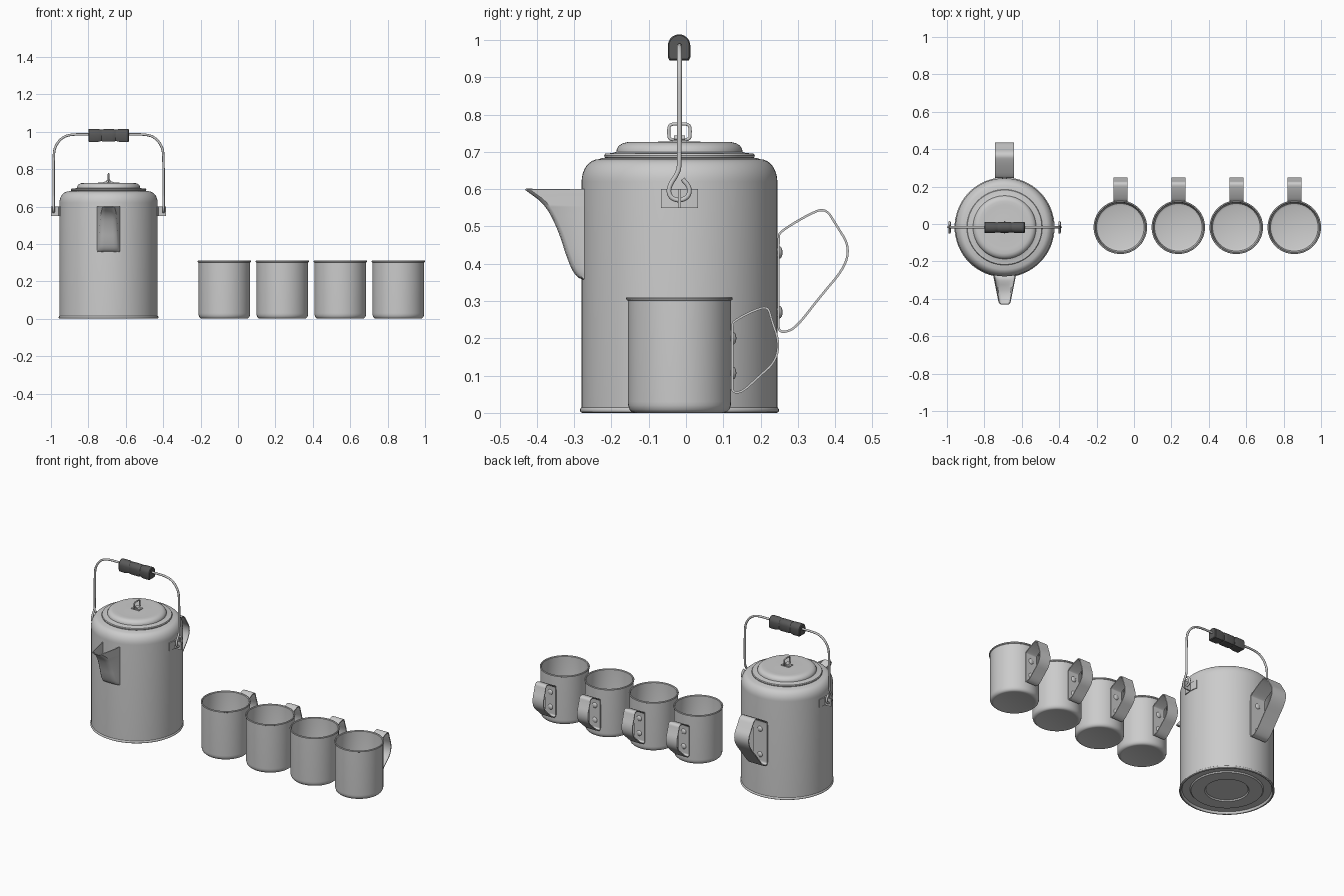
import bpy, bmesh, math
from mathutils import Vector

if "Cube" in bpy.data.objects:
    bpy.data.objects.remove(bpy.data.objects["Cube"])

PX, CY = -0.692, -0.0175      # pot axis x, shared axis y
R = 0.2625                    # pot wall radius


def finish(ob, angle=35):
    bpy.ops.object.select_all(action='DESELECT')
    ob.select_set(True)
    bpy.context.view_layer.objects.active = ob
    bpy.ops.object.convert(target='MESH')
    bpy.ops.object.shade_smooth_by_angle(angle=math.radians(angle))
    return ob


def sheet(name, rows, thick=0, close_u=False, close_v=False, angle=35):
    """Skin a grid of points, optionally wrapped and thickened."""
    bm = bmesh.new()
    grid = [[bm.verts.new(p) for p in row] for row in rows]
    n, m = len(grid), len(grid[0])
    for i in range(n if close_u else n - 1):
        for j in range(m if close_v else m - 1):
            a, b = grid[i], grid[(i + 1) % n]
            k = (j + 1) % m
            bm.faces.new((a[j], a[k], b[k], b[j]))
    bmesh.ops.remove_doubles(bm, verts=bm.verts, dist=1e-5)
    bmesh.ops.recalc_face_normals(bm, faces=bm.faces)
    me = bpy.data.meshes.new(name)
    bm.to_mesh(me)
    bm.free()
    ob = bpy.data.objects.new(name, me)
    bpy.context.collection.objects.link(ob)
    if thick:
        mod = ob.modifiers.new("thickness", 'SOLIDIFY')
        mod.thickness, mod.offset = thick, 0
    return finish(ob, angle)


def revolve(name, profile, cx, n=64):
    ring = [2 * math.pi * i / n for i in range(n)]
    return sheet(name, [[(cx + r * math.cos(a), CY + r * math.sin(a), z) for a in ring]
                        for r, z in profile], close_v=True)


def soften(pts, times=2, closed=False):
    """Corner cutting, keeps the ends of open paths."""
    pts = [Vector(p) for p in pts]
    for _ in range(times):
        pairs = list(zip(pts, pts[1:] + pts[:1])) if closed else list(zip(pts, pts[1:]))
        out = [q for a, b in pairs for q in (a.lerp(b, .25), a.lerp(b, .75))]
        pts = out if closed else [pts[0]] + out + [pts[-1]]
    return pts


def wire(name, pts, radius):
    cu = bpy.data.curves.new(name, 'CURVE')
    cu.dimensions = '3D'
    cu.bevel_depth, cu.bevel_resolution, cu.use_fill_caps = radius, 3, True
    sp = cu.splines.new('POLY')
    sp.points.add(len(pts) - 1)
    for p, q in zip(sp.points, pts):
        p.co = (*q, 1)
    ob = bpy.data.objects.new(name, cu)
    bpy.context.collection.objects.link(ob)
    return finish(ob, 50)


def box(name, loc, size):
    bpy.ops.mesh.primitive_cube_add(size=1, location=loc)
    ob = bpy.context.object
    ob.name, ob.scale = name, size
    return ob


def strap_handle(name, cx, path, width, rivets, rivet_y):
    """Closed loop of flat strap in the y-z plane, with rivet heads."""
    loop = soften([(0, y, z) for y, z in path], 3, True)
    sheet(name, [[(cx - width / 2, p.y, p.z), (cx + width / 2, p.y, p.z)] for p in loop],
          0.006, close_u=True)
    for i, z in enumerate(rivets):
        bpy.ops.mesh.primitive_uv_sphere_add(segments=20, ring_count=10, location=(cx, rivet_y, z))
        ob = bpy.context.object
        ob.name = f"{name}_rivet_{i + 1}"
        ob.scale = (0.017, 0.009, 0.017)
        finish(ob)


# Pot body with recessed rings in the base, rolled foot and rounded shoulder
shoulder = [(R - 0.045 + 0.045 * math.cos(a), 0.62 + 0.06 * math.sin(a))
            for a in [math.pi / 2 * i / 8 for i in range(9)]]
revolve("pot_body", [(0, .014), (.118, .014), (.124, .007), (.2, .007), (.206, .014), (.25, .014),
                     (.256, .001), (.261, 0), (.266, .003), (.267, .007), (.266, .011),
                     (R, .015)] + shoulder + [(.205, .684), (.19, .684), (0, .684)], PX)

# Lid
revolve("lid", [(0, .682), (.196, .682), (.201, .685), (.202, .69), (.199, .695), (.178, .697),
                (.169, .7), (.168, .707), (.163, .716), (.152, .723), (.14, .726), (.12, .725),
                (.06, .727), (0, .728)], PX)

# Lid knob: small plate, wire loop and the strap holding it
box("knob_plate", (PX, CY, .729), (.055, .04, .005))
wire("knob_loop", soften([(PX, CY + y, z) for y, z in [
    (0, .735), (-.027, .732), (-.029, .75), (-.028, .774), (0, .775),
    (.028, .774), (.029, .75), (.027, .732), (0, .735)]]), .0045)
strap = soften([(-.022, .731), (-.01, .732), (-.009, .742), (.009, .742), (.01, .732), (.022, .731)]
               and [(-.022, 0, .731), (-.01, 0, .732), (-.009, 0, .742),
                    (.009, 0, .742), (.01, 0, .732), (.022, 0, .731)])
sheet("knob_strap", [[(PX + p.x, CY + s * .015, p.z) for s in (-1, 1)] for p in strap], .004)

# Spout: open trough tapering down to the wall
rows = []
for p in soften([(0, -.43, .6), (0, -.375, .56), (0, -.34, .49), (0, -.315, .41),
                 (0, -.295, .368), (0, -.272, .358)], 3):
    w = .055 - .18 * max(0, -.28 - p.y)
    back = max(p.y, -.268)
    half = [(.06, back), (w + .002, p.y + min(.012, (back - p.y) / 2)), (w * .85, p.y + .003), (w * .5, p.y)]
    half = [(x, max(y, p.y)) for x, y in half]
    rows.append([(PX - x, y, p.z) for x, y in half] + [(PX + x, y, p.z) for x, y in half[::-1]])
    rows[-1][0] = (PX - .06, -.268, p.z)
    rows[-1][-1] = (PX + .06, -.268, p.z)
sheet("spout", rows, .005)

# Bail ears: curved plate on the wall plus a tab sticking out
for side, s in (("left", -1), ("right", 1)):
    angs = [-.19 + .38 * i / 8 for i in range(9)]
    sheet(f"ear_plate_{side}", [[(PX + s * (R + .002) * math.cos(a), CY + R * math.sin(a), z)
                                 for a in angs] for z in (.55, .6)], .006)
    box(f"ear_tab_{side}", (PX + s * .284, CY, .575), (.048, .007, .05))

# Bail wire with a hook at each end
half = [(.294, .008, .627), (.294, .028, .605), (.294, .025, .58), (.294, 0, .568),
        (.294, -.026, .578), (.294, -.03, .605), (.294, -.003, .645), (.294, 0, .67),
        (.294, 0, .86), (.289, 0, .915), (.255, 0, .965), (.205, 0, .986), (.1, 0, .985)]
path = [(-x, y, z) for x, y, z in half] + half[::-1]
wire("bail", soften([(PX + x, CY + y, z) for x, y, z in path], 3), .0065)

# Dark grip: D-shaped section with two necks
sec = [(.03 * math.cos(a), .03 * math.sin(a)) for a in [math.pi * i / 14 for i in range(15)]]
sec += [(-.03, -.032), (-.026, -.04), (.026, -.04), (.03, -.032)]
prof = [(.108, 0), (.108, .9), (.104, 1), (.06, 1), (.044, .9), (.038, .86), (.034, .93), (.015, .95)]
prof = [(-x, k) for x, k in prof] + prof[::-1]
grip = sheet("grip", [[(PX + x, CY - .001, .985) if k == 0 else (PX + x, CY - .001 + y * k, .985 + z * k)
                       for y, z in sec] for x, k in prof], close_v=True)
mat = bpy.data.materials.new("dark_grip")
mat.diffuse_color = (.1, .1, .1, 1)
mat.use_nodes = True
mat.node_tree.nodes["Principled BSDF"].inputs["Base Color"].default_value = mat.diffuse_color
grip.data.materials.append(mat)

# Pot handle
strap_handle("pot_handle", PX, [(.248, .25), (.248, .35), (.248, .47), (.252, .486), (.33, .533),
                                (.375, .55), (.405, .50), (.437, .45), (.428, .392), (.36, .312),
                                (.295, .228), (.262, .215), (.248, .222)], .10, (.43, .27), .25)

# Four mugs with strap handles
for i in range(4):
    cx = -.073 + .31 * i
    revolve(f"mug_{i + 1}", [(0, .002), (.112, .002), (.118, 0), (.127, .002), (.134, .009), (.1375, .02),
                             (.138, .03), (.138, .301), (.142, .303), (.143, .307), (.141, .311),
                             (.136, .311), (.133, .307), (.132, .03), (.127, .015), (.115, .01),
                             (0, .01)], cx)
    strap_handle(f"mug_{i + 1}_handle", cx, [(.124, .08), (.124, .15), (.124, .235), (.128, .246),
                                             (.175, .272), (.22, .287), (.229, .25), (.25, .19),
                                             (.24, .137), (.195, .097), (.15, .055), (.124, .055)],
                 .075, (.2, .107), .126)
